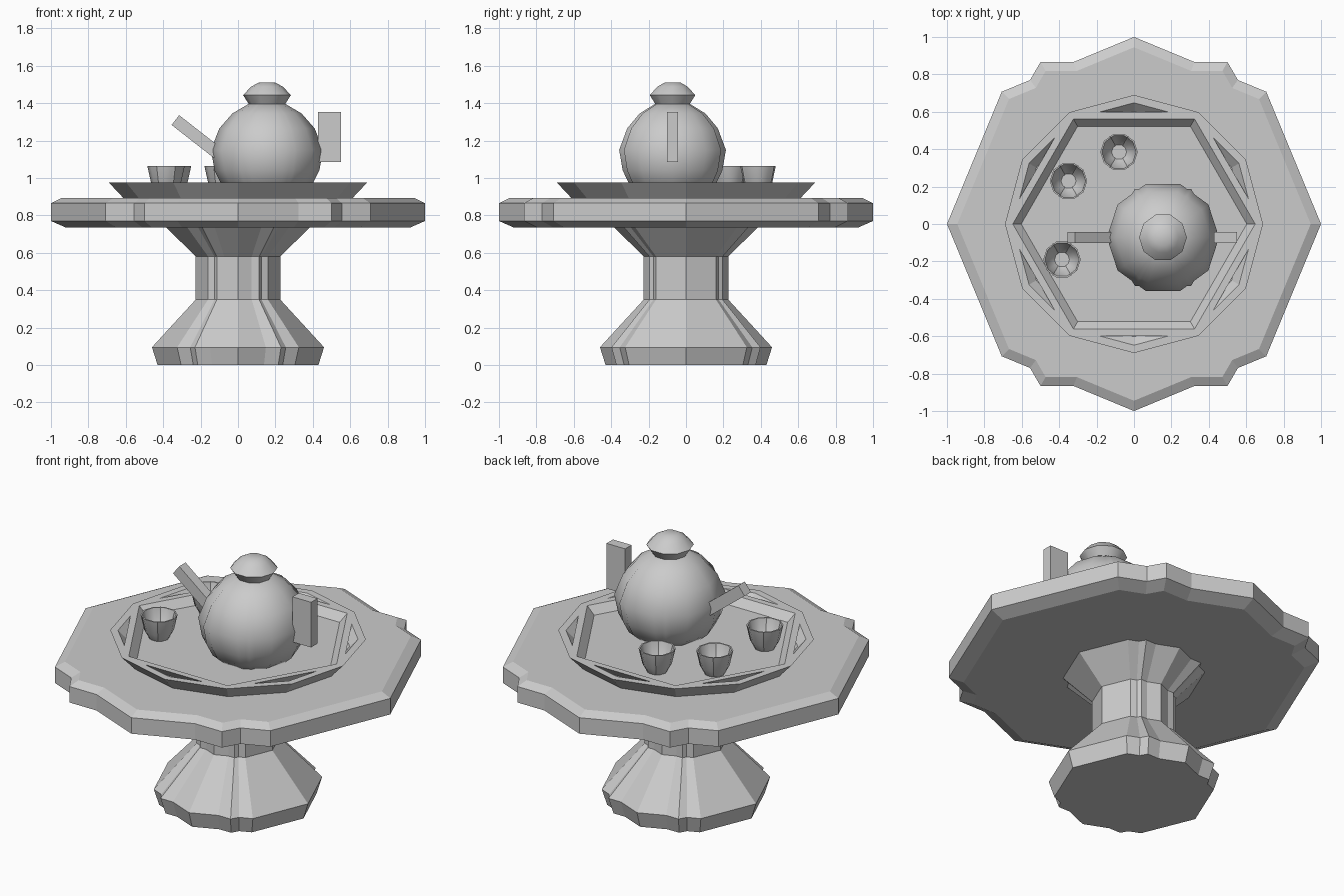
import bpy, bmesh, math
from mathutils import Matrix

cube = bpy.data.objects.get("Cube")
if cube:
    bpy.data.objects.remove(cube, do_unlink=True)

GREY = (0.6, 0.6, 0.6, 1)
mat = bpy.data.materials.new("plain grey")
mat.use_nodes = True
mat.diffuse_color = GREY
mat.node_tree.nodes["Principled BSDF"].inputs["Base Color"].default_value = GREY


def edge_radius(n, a):
    """Distance to the edge of a unit n-gon in direction a."""
    step = 2 * math.pi / n
    return math.cos(step / 2) / math.cos(a % step - step / 2)


def polygon(n):
    return [(math.cos(2 * math.pi * i / n), math.sin(2 * math.pi * i / n)) for i in range(n)]


def merged(n, m):
    """Outline of two unit polygons laid over each other."""
    def gap(a):
        return edge_radius(n, a) - edge_radius(m, a)

    corners = sorted({round(2 * math.pi * i / k, 6) for k in (n, m) for i in range(k)})
    angles = list(corners)
    for lo, hi in zip(corners, corners[1:] + [2 * math.pi]):
        g = gap(lo)
        if min(abs(g), abs(gap(hi))) > 1e-4 and g * gap(hi) < 0:
            for _ in range(40):
                mid = (lo + hi) / 2
                lo, hi = (mid, hi) if gap(mid) * g > 0 else (lo, mid)
            angles.append(lo)
    return [(r * math.cos(a), r * math.sin(a)) for a in sorted(angles)
            for r in [max(edge_radius(n, a), edge_radius(m, a))]]


def finish(name, bm, smooth):
    bmesh.ops.recalc_face_normals(bm, faces=bm.faces)
    mesh = bpy.data.meshes.new(name)
    bm.to_mesh(mesh)
    bm.free()
    mesh.materials.append(mat)
    obj = bpy.data.objects.new(name, mesh)
    bpy.context.collection.objects.link(obj)
    if smooth:
        bpy.ops.object.select_all(action='DESELECT')
        obj.select_set(True)
        bpy.context.view_layer.objects.active = obj
        bpy.ops.object.shade_smooth_by_angle(angle=math.radians(smooth))
    return obj


def stack(name, outline, profile, centre=(0, 0), smooth=0):
    """Skin scaled copies of an outline along (radius, height) steps."""
    bm = bmesh.new()
    rings = [[bm.verts.new((centre[0] + r * x, centre[1] + r * y, z)) for x, y in outline]
             for r, z in profile]
    count = len(outline)
    for a, b in zip(rings, rings[1:]):
        for i in range(count):
            j = (i + 1) % count
            bm.faces.new((a[i], a[j], b[j], b[i]))
    bm.faces.new(rings[0])
    bm.faces.new(rings[-1])
    return finish(name, bm, smooth)


def box(name, centre, size, tilt=0):
    bm = bmesh.new()
    place = (Matrix.Translation(centre) @ Matrix.Rotation(math.radians(tilt), 4, 'Y')
             @ Matrix.Diagonal((*size, 1)))
    bmesh.ops.create_cube(bm, size=1, matrix=place)
    return finish(name, bm, 0)


# Table
lobed = merged(8, 6)
stack("pedestal", lobed, [(.43, 0), (.46, .095), (.226, .35), (.226, .58), (.385, .737)])
stack("table_top", lobed, [(.92, .735), (1, .77), (1, .865), (.945, .892)])

# Tray: a hexagonal dish set inside a twelve-sided one
dish = [(.61, .89), (.69, .975), (.648, .975), (.603, .93)]
stack("tray_outer_dish", polygon(12), dish)
stack("tray_inner_dish", polygon(6), dish)

# Teapot
pot = (.155, -.072)
body = [(.2, .93), (.245, .97), (.28, 1.04), (.3, 1.15), (.255, 1.265), (.185, 1.345), (.1, 1.395)]
stack("teapot_body", polygon(10), body, pot, smooth=60)
stack("teapot_ribs", polygon(6), body, pot, smooth=70)
stack("teapot_lid", polygon(10), [(.09, 1.385), (.128, 1.443), (.085, 1.488), (.045, 1.51)], pot, smooth=50)
box("teapot_spout", (-.197, pot[1], 1.202), (.35, .06, .066), tilt=38)
box("teapot_handle", (.49, pot[1], 1.22), (.122, .06, .268))

# Cups
cup = [(.055, .93), (.08, .975), (.1, 1.065), (.092, 1.065), (.07, .985), (.04, .95)]
for i, spot in enumerate([(-.35, .23), (-.08, .385), (-.385, -.19)]):
    stack(f"cup_{i + 1}", merged(10, 6), cup, spot, smooth=40)
